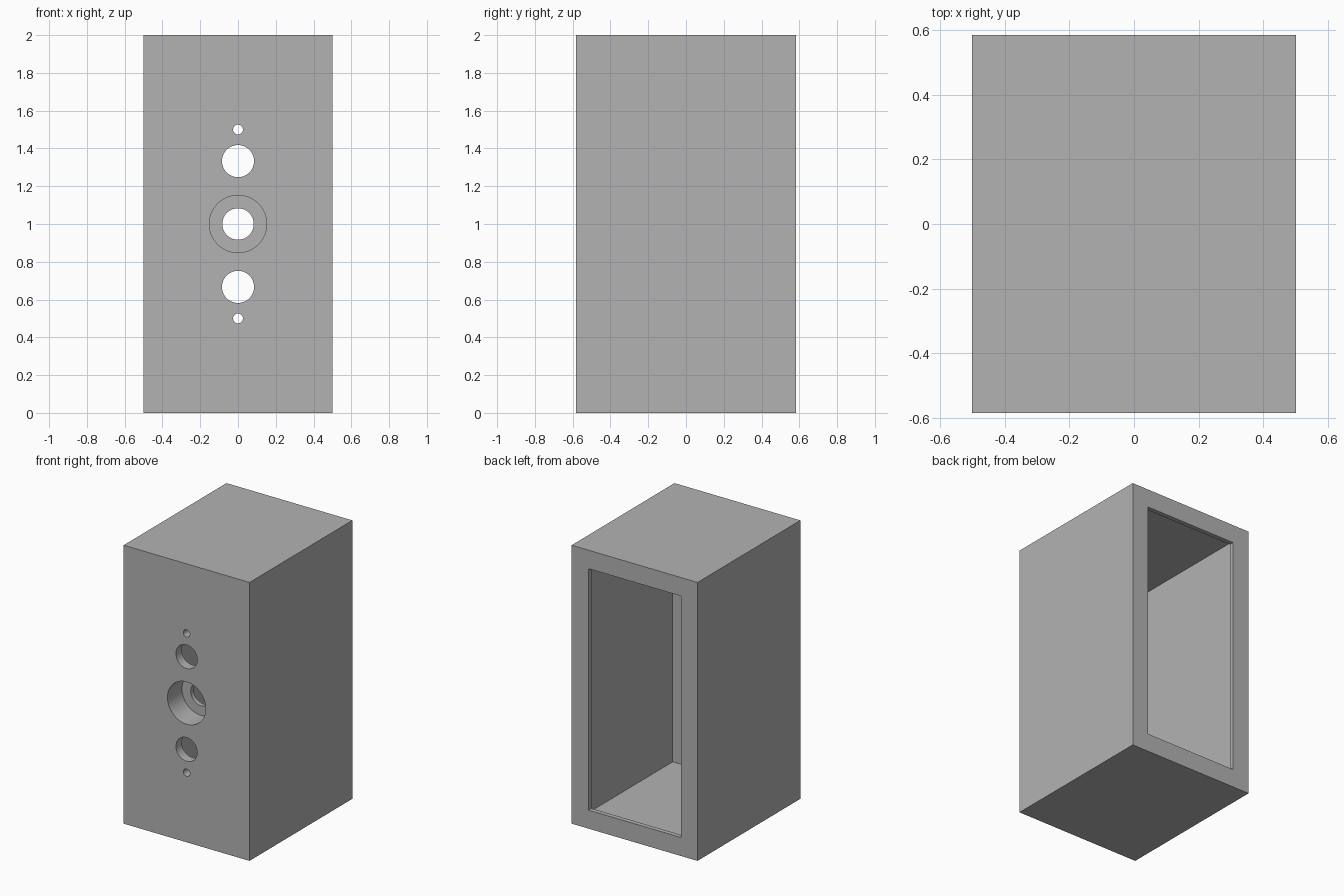
import bpy
import math

if "Cube" in bpy.data.objects:
    bpy.data.objects.remove(bpy.data.objects["Cube"], do_unlink=True)

WIDTH, DEPTH, HEIGHT = 1.0, 1.167, 2.0
WALL = 0.033           # side, top, bottom and back thickness
FRONT = 0.067          # front panel thickness
MARGIN = 0.133         # border round the back opening
FACE = -DEPTH / 2      # outside of the front panel
POCKET = 0.165         # depth of the central recess

grey = bpy.data.materials.new("plain_grey")
grey.use_nodes = True
colour = (0.45, 0.45, 0.45, 1)
grey.diffuse_color = colour
grey.node_tree.nodes["Principled BSDF"].inputs["Base Color"].default_value = colour


def box(name, size, y0, y1):
    """Box centred in x and z, running from y0 to y1."""
    bpy.ops.mesh.primitive_cube_add(size=1, location=(0, (y0 + y1) / 2, HEIGHT / 2))
    ob = bpy.context.object
    ob.name = name
    ob.scale = (size[0], y1 - y0, size[1])
    bpy.ops.object.transform_apply(location=True, rotation=False, scale=True)
    return ob


def rod(name, radius, z, y0, y1):
    """Cylinder along y, running from y0 to y1."""
    bpy.ops.mesh.primitive_cylinder_add(
        vertices=64, radius=radius, depth=y1 - y0,
        location=(0, (y0 + y1) / 2, z), rotation=(math.pi / 2, 0, 0))
    ob = bpy.context.object
    ob.name = name
    return ob


def combine(target, tool, operation):
    """Apply a boolean and remove its tool."""
    mod = target.modifiers.new(tool.name, "BOOLEAN")
    mod.operation = operation
    mod.solver = "EXACT"
    mod.object = tool
    bpy.context.view_layer.objects.active = target
    bpy.ops.object.modifier_apply(modifier=mod.name)
    bpy.data.objects.remove(tool, do_unlink=True)


# Hollow cabinet with a rimmed opening at the back
cabinet = box("cabinet", (WIDTH, HEIGHT), FACE, -FACE)
cabinet.data.materials.append(grey)
combine(cabinet, box("cavity", (WIDTH - 2 * WALL, HEIGHT - 2 * WALL),
                     FACE + FRONT, -FACE - WALL), "DIFFERENCE")
combine(cabinet, box("back_opening", (WIDTH - 2 * MARGIN, HEIGHT - 2 * MARGIN),
                     0.2, 0.8), "DIFFERENCE")

# Cup behind the front panel, holding the central recess
mid = HEIGHT / 2
combine(cabinet, rod("recess_cup", 0.152 + WALL, mid, FACE + FRONT / 2,
                     FACE + POCKET + WALL), "UNION")
combine(cabinet, rod("recess", 0.152, mid, FACE - 0.1, FACE + POCKET), "DIFFERENCE")
combine(cabinet, rod("recess_hole", 0.083, mid, FACE - 0.1, FACE + 0.4), "DIFFERENCE")

# Large and small holes, mirrored above and below the recess
for side in (-1, 1):
    for name, offset, radius in (("large_hole", 0.333, 0.085), ("small_hole", 0.5, 0.026)):
        combine(cabinet, rod(name, radius, mid + side * offset,
                             FACE - 0.1, FACE + 0.2), "DIFFERENCE")

# Smooth bores, sharp edges
bpy.ops.object.select_all(action="DESELECT")
cabinet.select_set(True)
bpy.context.view_layer.objects.active = cabinet
bpy.ops.object.shade_smooth_by_angle(angle=math.radians(30))
